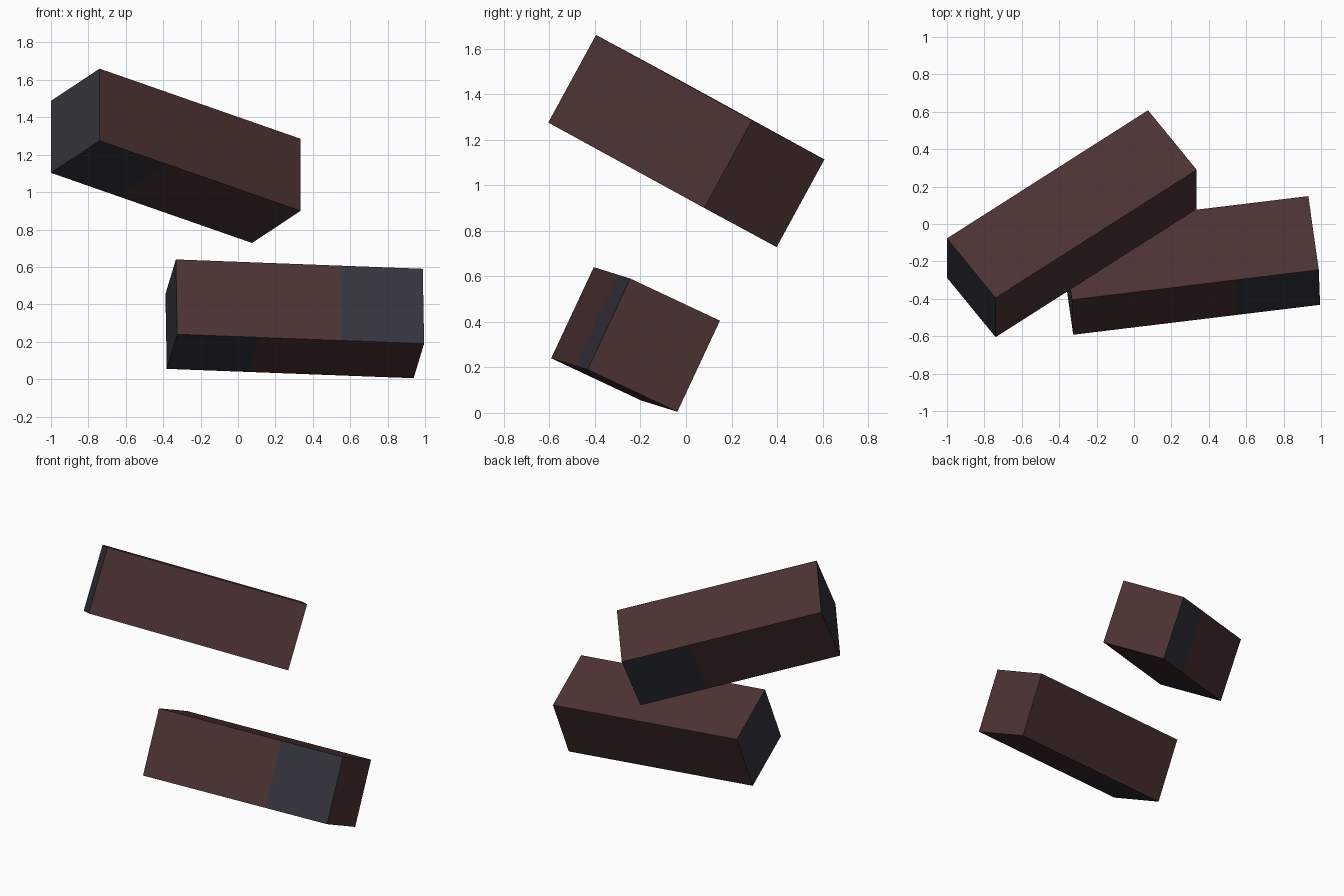
import bpy, bmesh
from mathutils import Matrix, Vector

if "Cube" in bpy.data.objects:
    bpy.data.objects.remove(bpy.data.objects["Cube"])


def make_material(name, colour):
    mat = bpy.data.materials.new(name)
    mat.diffuse_color = (*colour, 1)
    mat.use_nodes = True
    mat.node_tree.nodes["Principled BSDF"].inputs["Base Color"].default_value = mat.diffuse_color
    return mat


BROWN = make_material("dark_brown", (0.072, 0.033, 0.032))
SLATE = make_material("slate_blue", (0.035, 0.036, 0.048))


def make_block(name, corner, length, width, height, slate_side):
    """Square bar, three cells long; slate_side is the side (-1 or 1) whose last cell is slate."""
    bm = bmesh.new()
    bmesh.ops.create_cube(bm, size=1)
    # split the bar into three cells
    for x in (-1 / 6, 1 / 6):
        bmesh.ops.bisect_plane(bm, geom=bm.verts[:] + bm.edges[:] + bm.faces[:],
                               plane_co=(x, 0, 0), plane_no=(1, 0, 0))
    bm.normal_update()
    # slate end, slate first cell underneath, slate last cell on one side
    for f in bm.faces:
        x, n = f.calc_center_median().x, f.normal
        end = n.x < -0.9
        under = n.z < -0.9 and x < -0.2
        side = n.y * slate_side > 0.9 and x > 0.2
        f.material_index = int(end or under or side)
    # place the unit bar along its tilted axes
    l, w, h = Vector(length), Vector(width), Vector(height)
    axes = Matrix((l, w, h)).transposed().to_4x4()
    centre = Vector(corner) + (l + w + h) / 2
    bm.transform(Matrix.Translation(centre) @ axes)
    mesh = bpy.data.meshes.new(name)
    bm.to_mesh(mesh)
    bm.free()
    mesh.materials.append(BROWN)
    mesh.materials.append(SLATE)
    bpy.context.collection.objects.link(bpy.data.objects.new(name, mesh))


# upper tilted bar
make_block("upper_block", (-0.74, -0.605, 1.275), (1.075, 0.685, -0.375),
           (-0.26, 0.318, -0.172), (0, 0.21, 0.385), 1)
# lower bar lying nearly across
make_block("lower_block", (-0.325, -0.592, 0.24), (1.32, 0.16, -0.05),
           (-0.056, 0.394, -0.185), (-0.007, 0.187, 0.40), -1)
